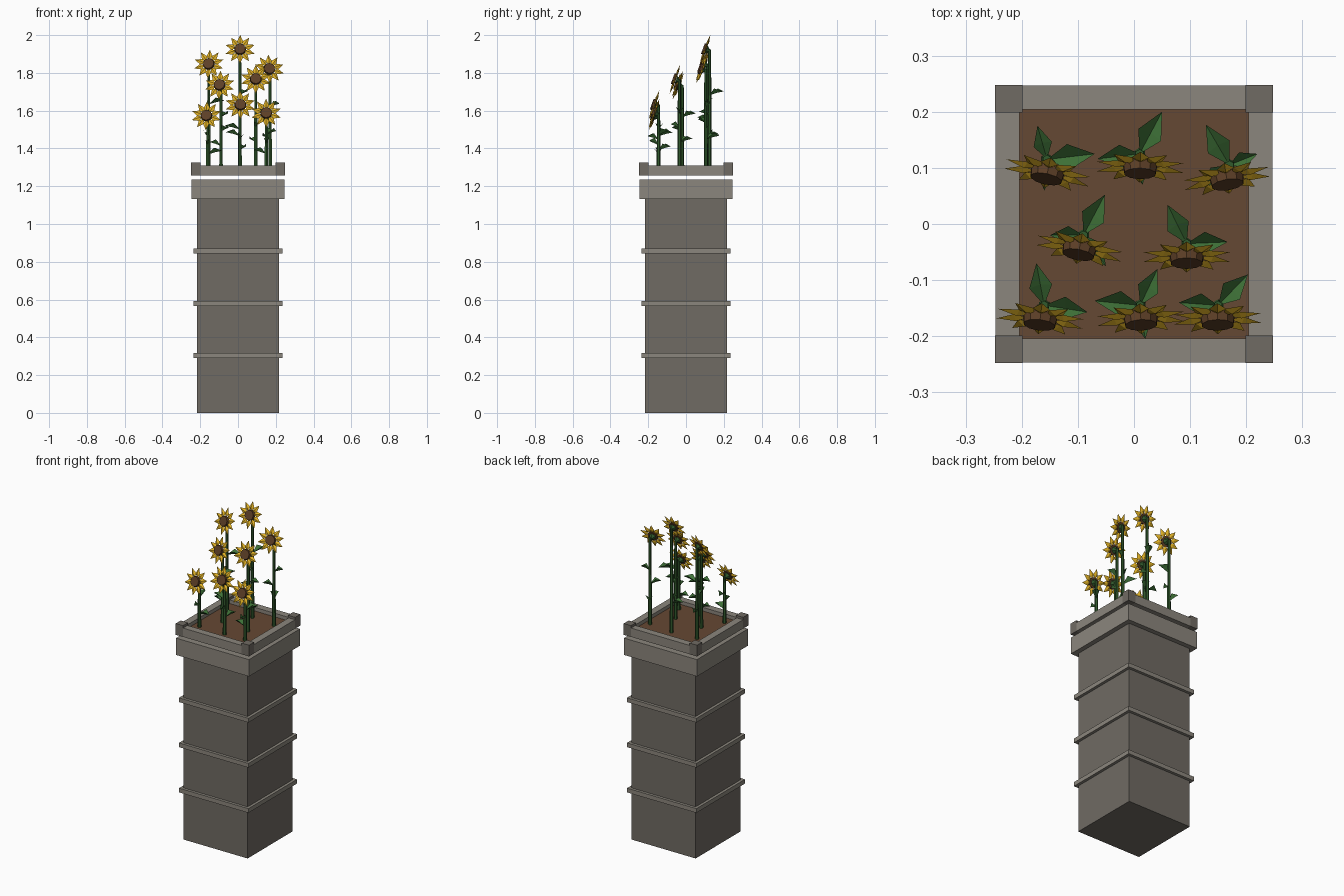
import bpy, bmesh, math
from mathutils import Matrix, Vector

if "Cube" in bpy.data.objects:
    bpy.data.objects.remove(bpy.data.objects["Cube"])


def material(name, rgb):
    m = bpy.data.materials.new(name)
    m.diffuse_color = (*rgb, 1)
    m.use_nodes = True
    m.node_tree.nodes["Principled BSDF"].inputs["Base Color"].default_value = m.diffuse_color
    return m


STONE = material("stone", (0.16, 0.145, 0.125))
TRIM = material("trim_stone", (0.26, 0.24, 0.205))
SOIL = material("soil", (0.13, 0.065, 0.033))
STEM = material("stem_green", (0.03, 0.10, 0.025))
LEAF = material("leaf_green", (0.05, 0.17, 0.04))
PETAL = material("petal_yellow", (0.78, 0.46, 0.02))
SEED = material("seed_brown", (0.11, 0.05, 0.02))


def finish(name, bm, mat):
    bmesh.ops.recalc_face_normals(bm, faces=bm.faces)
    me = bpy.data.meshes.new(name)
    bm.to_mesh(me)
    bm.free()
    me.materials.append(mat)
    ob = bpy.data.objects.new(name, me)
    bpy.context.collection.objects.link(ob)
    return ob


def box(name, x0, x1, y0, y1, z0, z1, mat):
    bm = bmesh.new()
    m = Matrix.Translation(((x0 + x1) / 2, (y0 + y1) / 2, (z0 + z1) / 2)) @ \
        Matrix.Diagonal((x1 - x0, y1 - y0, z1 - z0, 1))
    bmesh.ops.create_cube(bm, size=1, matrix=m)
    return finish(name, bm, mat)


def slab(name, h, z0, z1, mat):
    return box(name, -h, h, -h, h, z0, z1, mat)


def cone(bm, r1, r2, depth, sides, matrix):
    bmesh.ops.create_cone(bm, cap_ends=True, segments=sides, radius1=r1,
                          radius2=r2, depth=depth, matrix=matrix)


# Pillar with bands and cap
slab("pillar_body", 0.218, 0, 1.14, STONE)
for i, z in enumerate((0.29, 0.567, 0.843)):
    slab(f"pillar_band_{i + 1}", 0.235, z, z + 0.026, TRIM)
slab("pillar_cap", 0.247, 1.133, 1.236, TRIM)

# Raised planter rim, corner blocks and soil
slab("soil_bed", 0.206, 1.256, 1.288, SOIL)
for s, side in ((-1, "a"), (1, "b")):
    lo, hi = sorted((s * 0.204, s * 0.247))
    box(f"rim_x_{side}", lo, hi, -0.2, 0.2, 1.256, 1.31, TRIM)
    box(f"rim_y_{side}", -0.2, 0.2, lo, hi, 1.256, 1.31, TRIM)
    for t in (-1, 1):
        xa, xb = sorted((s * 0.199, s * 0.248))
        ya, yb = sorted((t * 0.199, t * 0.248))
        box(f"rim_corner_{side}{t}", xa, xb, ya, yb, 1.256, 1.325, STONE)


def add_petal(bm, m):
    # four-sided pointed petal, lying along local +Y
    pts = [(0, 0.02, 0), (-0.016, 0.045, 0), (0, 0.045, 0.007),
           (0.016, 0.045, 0), (0, 0.045, -0.005), (0, 0.081, 0.002)]
    v = [bm.verts.new(m @ Vector(p)) for p in pts]
    for i in range(4):
        a, b = v[1 + i], v[1 + (i + 1) % 4]
        bm.faces.new((v[0], a, b))
        bm.faces.new((v[5], b, a))


def add_leaf(bm, base, angle, length):
    # folded diamond leaf pointing outwards and rising a little
    m = Matrix.Translation(base) @ Matrix.Rotation(angle, 4, 'Z')
    w = length * 0.27
    pts = [(0, 0, 0), (length * 0.45, w, 0.035), (length * 0.5, 0, 0.012),
           (length * 0.45, -w, 0.035), (length, 0, 0.02)]
    v = [bm.verts.new(m @ Vector(p)) for p in pts]
    for f in ((0, 2, 1), (0, 3, 2), (1, 2, 4), (2, 3, 4)):
        bm.faces.new([v[i] for i in f])


# Sunflowers: stem x, stem y, head x, head z, head yaw, leaf tips (back, side, front)
flowers = [
    (-0.155, 0.115, -0.154, 1.846, -12, ((-.172, .175), (-.07, .125), (-.16, .06))),
    (0.010, 0.125, 0.011, 1.924, -1, ((.05, .2), (-.065, .116), (.015, .07))),
    (0.170, 0.105, 0.165, 1.820, 9, ((.128, .177), (.22, .125), (.12, .065))),
    (-0.090, -0.020, -0.097, 1.735, -11, ((-.052, .052), (-.15, -.02), (-.05, -.075))),
    (0.094, -0.035, 0.094, 1.766, 0, ((.06, .034), (.167, -.032), (.1, -.08))),
    (-0.160, -0.145, -0.167, 1.573, -7, ((-.174, -.07), (-.083, -.157), (-.165, -.19))),
    (0.011, -0.145, 0.012, 1.630, 3, ((.042, -.08), (-.07, -.137), (.02, -.205))),
    (0.150, -0.145, 0.149, 1.586, 1, ((.203, -.09), (.08, -.14), (.15, -.195))),
]
for n, (sx, sy, hx, hz, yaw, tips) in enumerate(flowers, 1):
    head = Matrix.Translation((hx, sy - 0.022, hz)) @ \
        Matrix.Rotation(math.radians(yaw), 4, 'Z') @ \
        Matrix.Rotation(math.radians(70), 4, 'X')

    # stem and green cup behind the head
    bm = bmesh.new()
    h = hz - 1.27
    cone(bm, 0.011, 0.008, h, 6, Matrix.Translation((sx, sy, 1.27 + h / 2)))
    cone(bm, 0.008, 0.022, 0.018, 6, head @ Matrix.Translation((0, 0, -0.014)))
    finish(f"stem_{n}", bm, STEM)

    # leaves
    bm = bmesh.new()
    heights = (0.62, 0.28, 0.45) if n % 2 == 0 else (0.3, 0.62, 0.46)
    for (tx, ty), f in zip(tips, heights):
        d = Vector((tx - sx, ty - sy))
        add_leaf(bm, (sx, sy, 1.288 + f * (hz - 1.288)),
                 math.atan2(d.y, d.x), d.length)
    finish(f"leaves_{n}", bm, LEAF)

    # petals
    bm = bmesh.new()
    for k in range(10):
        add_petal(bm, head @ Matrix.Rotation(k * math.tau / 10, 4, 'Z'))
    finish(f"petals_{n}", bm, PETAL)

    # seed disc
    bm = bmesh.new()
    cone(bm, 0.032, 0.029, 0.018, 10, head @ Matrix.Translation((0, 0, 0.005)))
    finish(f"seed_disc_{n}", bm, SEED)
